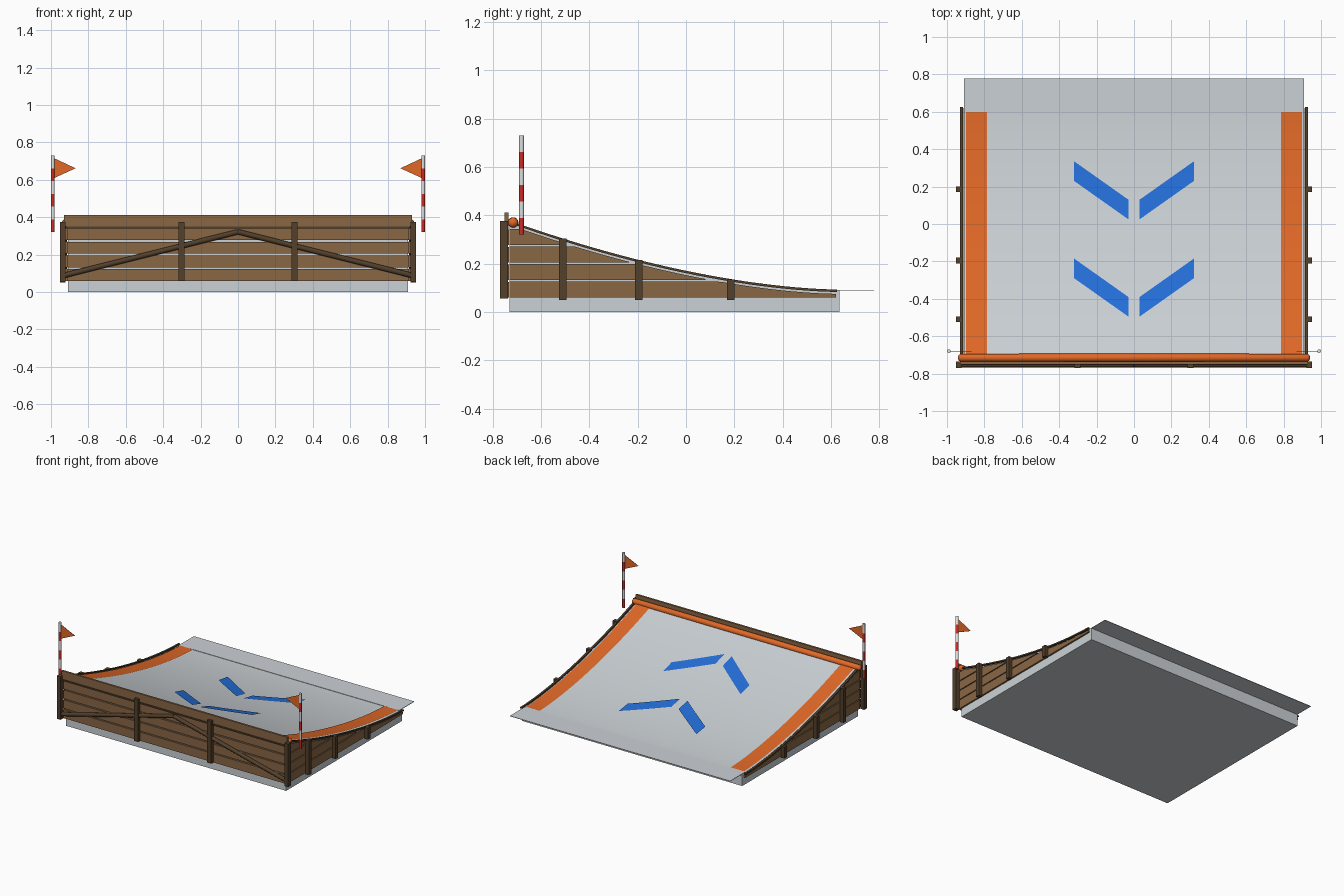
import bpy, bmesh, math
from mathutils import Vector

if "Cube" in bpy.data.objects:
    bpy.data.objects.remove(bpy.data.objects["Cube"])


def material(name, rgb):
    m = bpy.data.materials.new(name)
    m.use_nodes = True
    m.diffuse_color = (*rgb, 1)
    m.node_tree.nodes["Principled BSDF"].inputs["Base Color"].default_value = (*rgb, 1)
    return m


SNOW = material("snow grey", (0.6, 0.64, 0.67))
PLANK = material("plank brown", (0.25, 0.135, 0.06))
TIMBER = material("dark timber", (0.085, 0.05, 0.024))
ORANGE = material("orange", (0.75, 0.14, 0.02))
BLUE = material("blue", (0.018, 0.16, 0.7))
RED = material("red", (0.6, 0.025, 0.02))
WHITE = material("white", (0.72, 0.74, 0.75))

FRONT, BACK, HALF = -0.73, 0.635, 0.908


def curve(y):
    """Height of the ramp surface at depth y."""
    t = max(0, (BACK - y) / (BACK - FRONT))
    return 0.088 + 0.285 * t ** 1.7


def steps(a, b, n):
    return [a + (b - a) * i / n for i in range(n + 1)]


def finish(name, bm, mats, smooth=False):
    bmesh.ops.recalc_face_normals(bm, faces=bm.faces)
    me = bpy.data.meshes.new(name)
    bm.to_mesh(me)
    bm.free()
    ob = bpy.data.objects.new(name, me)
    bpy.context.collection.objects.link(ob)
    for m in mats:
        me.materials.append(m)
    if smooth:
        bpy.ops.object.select_all(action='DESELECT')
        ob.select_set(True)
        bpy.context.view_layer.objects.active = ob
        bpy.ops.object.shade_smooth_by_angle(angle=math.radians(35))
    return ob


def prism(name, points, offset, mat, smooth=False):
    """Extrude a flat outline of 3D points by an offset."""
    bm = bmesh.new()
    face = bm.faces.new([bm.verts.new(p) for p in points])
    ext = bmesh.ops.extrude_face_region(bm, geom=[face])
    verts = [g for g in ext["geom"] if isinstance(g, bmesh.types.BMVert)]
    bmesh.ops.translate(bm, verts=verts, vec=offset)
    return finish(name, bm, [mat], smooth)


def box(name, x, y, z, mat):
    pts = [(x[0], y[0], z[0]), (x[1], y[0], z[0]), (x[1], y[1], z[0]), (x[0], y[1], z[0])]
    return prism(name, pts, (0, 0, z[1] - z[0]), mat)


def rod(name, a, b, r, mat, sides=12):
    a, b = Vector(a), Vector(b)
    q = (b - a).to_track_quat('Z', 'Y')
    ring = [a + q @ Vector((r * math.cos(i * math.tau / sides), r * math.sin(i * math.tau / sides), 0))
            for i in range(sides)]
    return prism(name, ring, b - a, mat, sides > 4)


def sheet(name, rows, mat, lift):
    """Thin painted strip on the ramp; rows are (x, near y, far y)."""
    bm = bmesh.new()
    n = 24
    cols = [[bm.verts.new((x, y, curve(y) + lift)) for y in steps(y0, y1, n)] for x, y0, y1 in rows]
    for c, d in zip(cols, cols[1:]):
        for i in range(n):
            bm.faces.new((c[i], d[i], d[i + 1], c[i + 1]))
    ob = finish(name, bm, [mat], True)
    if sum(p.normal.z for p in ob.data.polygons) < 0:
        ob.data.flip_normals()


# Solid ramp body with curved top
profile = [(-HALF, FRONT, 0), (-HALF, BACK, 0)]
profile += [(-HALF, y, curve(y)) for y in steps(BACK, FRONT, 40)]
prism("ramp_body", profile, (2 * HALF, 0, 0), SNOW, True)

# Flat landing apron at the low end
box("landing_apron", (-HALF, HALF), (0.6, 0.777), (0.088, 0.0915), SNOW)

# Front planks, top board and trestle posts
for i in range(4):
    z = 0.06 + 0.0725 * i
    box(f"front_plank_{i + 1}", (-0.915, 0.915), (-0.745, -0.732), (z, z + 0.064), PLANK)
box("front_top_board", (-0.93, 0.93), (-0.75, -0.735), (0.35, 0.412), PLANK)
box("front_top_rail", (-0.92, 0.92), (-0.755, -0.735), (0.34, 0.351), TIMBER)

for side, s in (("left", 1), ("right", -1)):
    # Front posts and slanted brace
    box(f"{side}_corner_post", sorted((s * 0.922, s * 0.953)), (-0.77, -0.736), (0.055, 0.376), TIMBER)
    box(f"{side}_middle_post", sorted((s * 0.285, s * 0.318)), (-0.77, -0.742), (0.06, 0.376), TIMBER)
    rod(f"{side}_brace", (s * 0.925, -0.752, 0.09), (0, -0.752, 0.322), 0.014, TIMBER)

    # Side planks trimmed along the ramp curve
    for i in range(4):
        low = 0.06 + 0.0725 * i
        ys = [y for y in steps(FRONT, 0.62, 60) if curve(y) - 0.013 > low + 0.002]
        pts = [(s * 0.912, ys[0], low), (s * 0.912, ys[-1], low)]
        pts += [(s * 0.912, y, min(low + 0.066, curve(y) - 0.013)) for y in reversed(ys)]
        prism(f"{side}_side_plank_{i + 1}", pts, (s * 0.012, 0, 0), PLANK)

    # Side posts and curved top rail
    for i, y in enumerate((-0.51, -0.195, 0.185)):
        box(f"{side}_side_post_{i + 1}", sorted((s * 0.922, s * 0.952)), (y - 0.015, y + 0.015),
            (0.05, curve(y) + 0.004), TIMBER)
    ys = steps(-0.7, 0.625, 30)
    pts = [(s * 0.915, y, curve(y) - 0.005) for y in ys]
    pts += [(s * 0.915, y, curve(y) + 0.005) for y in reversed(ys)]
    prism(f"{side}_curved_rail", pts, (s * 0.014, 0, 0), TIMBER)

    # Painted edge band and chevron halves
    sheet(f"{side}_edge_band", [(s * 0.787, -0.71, 0.598), (s * 0.897, -0.71, 0.598)], ORANGE, 0.004)
    for i, y in enumerate((0.025, -0.495)):
        sheet(f"{side}_chevron_{i + 1}",
              [(s * (0.03 + 0.29 * t), y + 0.205 * t, y + 0.105 + 0.205 * t) for t in steps(0, 1, 8)],
              BLUE, 0.006)

    # Striped marker pole with pennant
    zs = steps(0.32, 0.73, 6)
    for i in range(6):
        rod(f"{side}_pole_band_{i + 1}", (s * 0.99, -0.68, zs[i]), (s * 0.99, -0.68, zs[i + 1]),
            0.01, WHITE if i % 2 else RED)
    prism(f"{side}_pennant", [(s * 0.982, -0.681, 0.715), (s * 0.982, -0.681, 0.61), (s * 0.868, -0.681, 0.662)],
          (0, 0.002, 0), ORANGE)

# Padded lip pipe with rounded ends
bm = bmesh.new()
bmesh.ops.create_uvsphere(bm, u_segments=16, v_segments=10, radius=0.022)
for v in bm.verts:
    v.co = Vector((v.co.z, v.co.y, v.co.x))
    v.co.x += math.copysign(0.92, v.co.x) if abs(v.co.x) > 1e-5 else 0
bmesh.ops.translate(bm, verts=bm.verts, vec=(0, -0.715, 0.37))
finish("lip_pipe", bm, [ORANGE], True)
